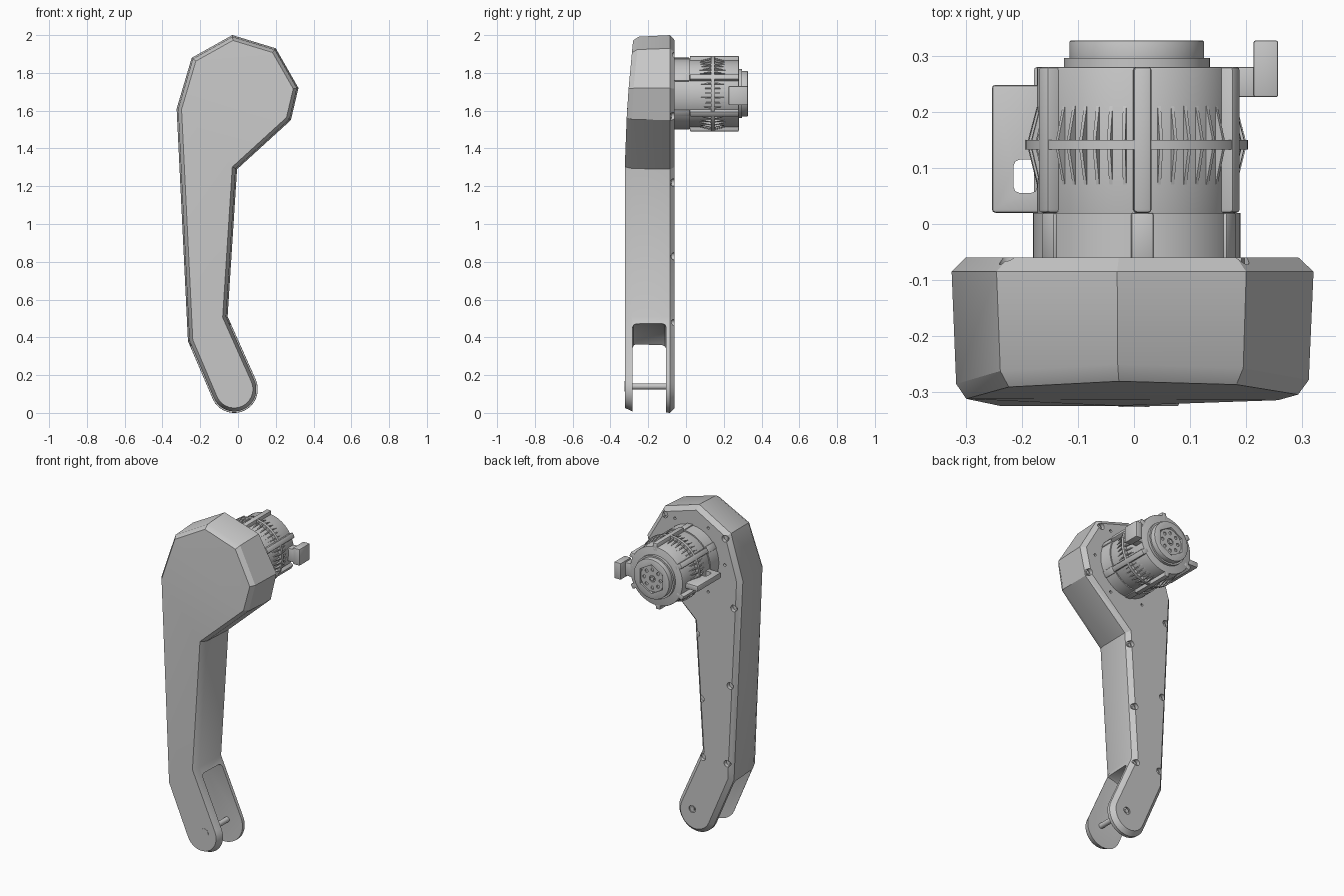
import bpy, bmesh, math
from mathutils import Matrix, Vector

cube = bpy.data.objects.get("Cube")
if cube:
    bpy.data.objects.remove(cube)

grey = bpy.data.materials.new("plain grey")
grey.use_nodes = True
grey.diffuse_color = (0.57, 0.57, 0.57, 1)
grey.node_tree.nodes["Principled BSDF"].inputs["Base Color"].default_value = grey.diffuse_color

MX, MZ = 0.005, 1.69          # motor axis
PIN = (0.0, 0.14)             # fork pin axis


def finish(ob, name, bevel=0):
    ob.name = ob.data.name = name
    ob.data.materials.clear()
    ob.data.materials.append(grey)
    bpy.ops.object.select_all(action='DESELECT')
    ob.select_set(True)
    bpy.context.view_layer.objects.active = ob
    if bevel:
        m = ob.modifiers.new("bevel", 'BEVEL')
        m.width, m.segments = bevel, 2
        m.limit_method, m.angle_limit = 'ANGLE', math.radians(40)
        bpy.ops.object.modifier_apply(modifier=m.name)
    bpy.ops.object.shade_smooth_by_angle(angle=math.radians(30))
    return ob


def from_bmesh(bm, name, bevel=0):
    bm.normal_update()
    bmesh.ops.recalc_face_normals(bm, faces=bm.faces)
    if bm.calc_volume(signed=True) < 0:
        bmesh.ops.reverse_faces(bm, faces=bm.faces)
    me = bpy.data.meshes.new(name)
    bm.to_mesh(me)
    bm.free()
    ob = bpy.data.objects.new(name, me)
    bpy.context.collection.objects.link(ob)
    return finish(ob, name, bevel)


def cyl(name, x, z, r, y0, y1, n=48, bevel=0):
    bpy.ops.mesh.primitive_cylinder_add(vertices=n, radius=r, depth=y1 - y0,
                                        location=(x, (y0 + y1) / 2, z),
                                        rotation=(math.pi / 2, 0, 0))
    return finish(bpy.context.object, name, bevel)


def box(name, lo, hi, bevel=0, about_axis=0):
    bm = bmesh.new()
    bmesh.ops.create_cube(bm, size=1)
    lo, hi = Vector(lo), Vector(hi)
    for v in bm.verts:
        v.co = Vector([a * b for a, b in zip(v.co, hi - lo)]) + (lo + hi) / 2
    if about_axis:
        c = Vector((MX, 0, MZ))
        bmesh.ops.rotate(bm, verts=bm.verts, cent=c, matrix=Matrix.Rotation(about_axis, 3, 'Y'))
    return from_bmesh(bm, name, bevel)


def height(mesh):
    zs = [v.co.z for v in mesh.vertices]
    return max(zs) - min(zs) if zs else 0


def cut(ob, cutters):
    """Subtract each cutter, using the first solver that keeps the part whole."""
    for c in cutters:
        c.hide_render = True
        for solver in ('EXACT', 'MANIFOLD', 'FLOAT'):
            m = ob.modifiers.new("cut", 'BOOLEAN')
            m.operation, m.solver, m.object = 'DIFFERENCE', solver, c
            graph = bpy.context.evaluated_depsgraph_get()
            if abs(height(ob.evaluated_get(graph).data) - height(ob.data)) < 0.01:
                bpy.context.view_layer.objects.active = ob
                bpy.ops.object.modifier_apply(modifier=m.name)
                break
            ob.modifiers.remove(m)
    for c in cutters:
        bpy.data.objects.remove(c)
    finish(ob, ob.name)


def inset(pts, d):
    """Mitred inward offset of a counter-clockwise outline."""
    out = []
    for i, p in enumerate(pts):
        a = (p - pts[i - 1]).normalized()
        b = (pts[(i + 1) % len(pts)] - p).normalized()
        na, nb = Vector((-a.y, a.x)), Vector((-b.y, b.x))
        out.append(p + (na + nb) * d / (1 + na.dot(nb)))
    return out


# Leg housing: one outline lofted from the back rim to the front cap
arc = [(-0.02 + 0.125 * math.cos(t), 0.125 + 0.125 * math.sin(t))
       for t in (math.radians(205 + 10 * i) for i in range(19))]
outline = [(-0.03, 2.0), (-0.245, 1.88), (-0.325, 1.61), (-0.265, 0.38)] + arc + \
          [(-0.055, 0.51), (-0.005, 1.29), (0.28, 1.55), (0.32, 1.72), (0.2, 1.93)]
outline = [Vector(p) for p in outline]


def front_edge(z):
    return -0.285 + 0.1 * max(0, z - 1.65)


def front_cap(z):
    if z > 1.65:
        return -0.31 + 0.085 * (z - 1.65)
    return -0.324 + 0.04 * max(0, z - 1.3)


layers = [(0.025, lambda z: -0.06), (0.0, lambda z: -0.085),
          (0.008, front_edge), (0.026, front_cap)]
bm = bmesh.new()
rings = []
for d, depth in layers:
    rings.append([bm.verts.new((q.x, depth(p.y), q.y))
                  for p, q in zip(outline, inset(outline, d))])
n = len(outline)
for r0, r1 in zip(rings, rings[1:]):
    for i in range(n):
        bm.faces.new((r0[i], r0[(i + 1) % n], r1[(i + 1) % n], r1[i]))
caps = [bm.faces.new(rings[0][::-1]), bm.faces.new(rings[-1])]
bm.normal_update()
bmesh.ops.triangulate(bm, faces=caps)
housing = from_bmesh(bm, "leg_housing")

# Fork slot, screw pockets along the back rim and small holes round the motor
cutters = [cyl("slot_cutter", *PIN, 0.335, -0.283, -0.105, 96, 0.02)]
screws = [(-0.22, 1.85), (0.185, 1.89), (0.27, 1.57), (-0.28, 1.44), (-0.03, 1.22),
          (-0.255, 0.96), (-0.06, 0.83), (-0.235, 0.48), (-0.07, 0.475)]
for x, z in screws:
    cutters.append(cyl("pocket_cutter", x, z, 0.02, -0.082, -0.04, 20))
for i in range(6):
    t = math.radians(60 * i)
    cutters.append(cyl("hole_cutter", MX + 0.225 * math.cos(t), MZ + 0.225 * math.sin(t),
                       0.008, -0.075, -0.04, 12))
cutters.append(cyl("pin_pocket_cutter", *PIN, 0.022, -0.068, -0.04, 24))
cut(housing, cutters)
for x, z in screws:
    cyl("rim_screw", x, z, 0.011, -0.09, -0.076, 12)

# Fork pin with its ends
cyl("fork_pin", *PIN, 0.016, -0.3, -0.09, 24)
cyl("pin_head", *PIN, 0.028, -0.326, -0.31, 8)
cyl("pin_nut", *PIN, 0.014, -0.075, -0.062, 6)

# Motor body and stepped end
cyl("motor_base", MX, MZ, 0.185, -0.063, 0.02, 64)
cyl("motor_body", MX, MZ, 0.178, 0.0, 0.28, 64, 0.004)
cyl("motor_ring", MX, MZ, 0.198, 0.133, 0.15, 64)
cyl("end_step", MX, MZ, 0.13, 0.27, 0.296, 64)
end_cap = cyl("end_cap", MX, MZ, 0.12, 0.28, 0.327, 64, 0.003)
cut(end_cap, [cyl("recess_cutter", MX, MZ, 0.088, 0.312, 0.4, 6)])
hub = cyl("end_hub", MX, MZ, 0.078, 0.3, 0.319, 48)
holes = [cyl("bore_cutter", MX, MZ, 0.02, 0.306, 0.4, 24)]
for i in range(8):
    t = math.radians(45 * i)
    holes.append(cyl("bolt_cutter", MX + 0.055 * math.cos(t), MZ + 0.055 * math.sin(t),
                     0.01, 0.306, 0.4, 16))
cut(hub, holes)
cyl("end_shaft", MX, MZ, 0.012, 0.3, 0.322, 24)

# Long tie bars around the motor
for i in range(6):
    a = math.radians(60 * i + 3)
    box("tie_bar", (MX - 0.016, 0.02, MZ + 0.15), (MX + 0.016, 0.28, MZ + 0.2), 0.006, a)
    box("tie_foot", (MX - 0.02, -0.063, MZ + 0.15), (MX + 0.02, 0.02, MZ + 0.19), 0.004, a)

# Cooling fins: thin wedges tapering away from the ring
bm = bmesh.new()
profile = [(0.07, 0.17), (0.07, 0.178), (0.142, 0.196), (0.21, 0.178), (0.21, 0.17)]
for bar in range(6):
    for k in range(6):
        turn = Matrix.Rotation(math.radians(60 * bar + 13 + 8 * k), 3, 'Y')
        sides = []
        for s in (-0.003, 0.003):
            sides.append([bm.verts.new(turn @ Vector((s, y, r)) + Vector((MX, 0, MZ)))
                          for y, r in profile])
            bm.faces.new(sides[-1])
        for i in range(5):
            j = (i + 1) % 5
            bm.faces.new((sides[0][i], sides[0][j], sides[1][j], sides[1][i]))
from_bmesh(bm, "cooling_fins")

# Side mounting bracket with a slot and two screw holes
bracket = box("side_bracket", (-0.253, 0.02, 1.65), (-0.15, 0.248, 1.685), 0.006)
cut(bracket, [box("slot_cutter", (-0.215, 0.055, 1.5), (-0.172, 0.115, 1.9), 0.012)])
for y in (0.035, 0.233):
    cyl("bracket_boss", -0.24, 1.667, 0.012, y - 0.013, y + 0.013, 16)

# Cable connector
box("connector_arm", (0.16, 0.226, 1.64), (0.24, 0.28, 1.72), 0.003)
box("connector_block", (0.213, 0.226, 1.63), (0.257, 0.327, 1.73), 0.004)
